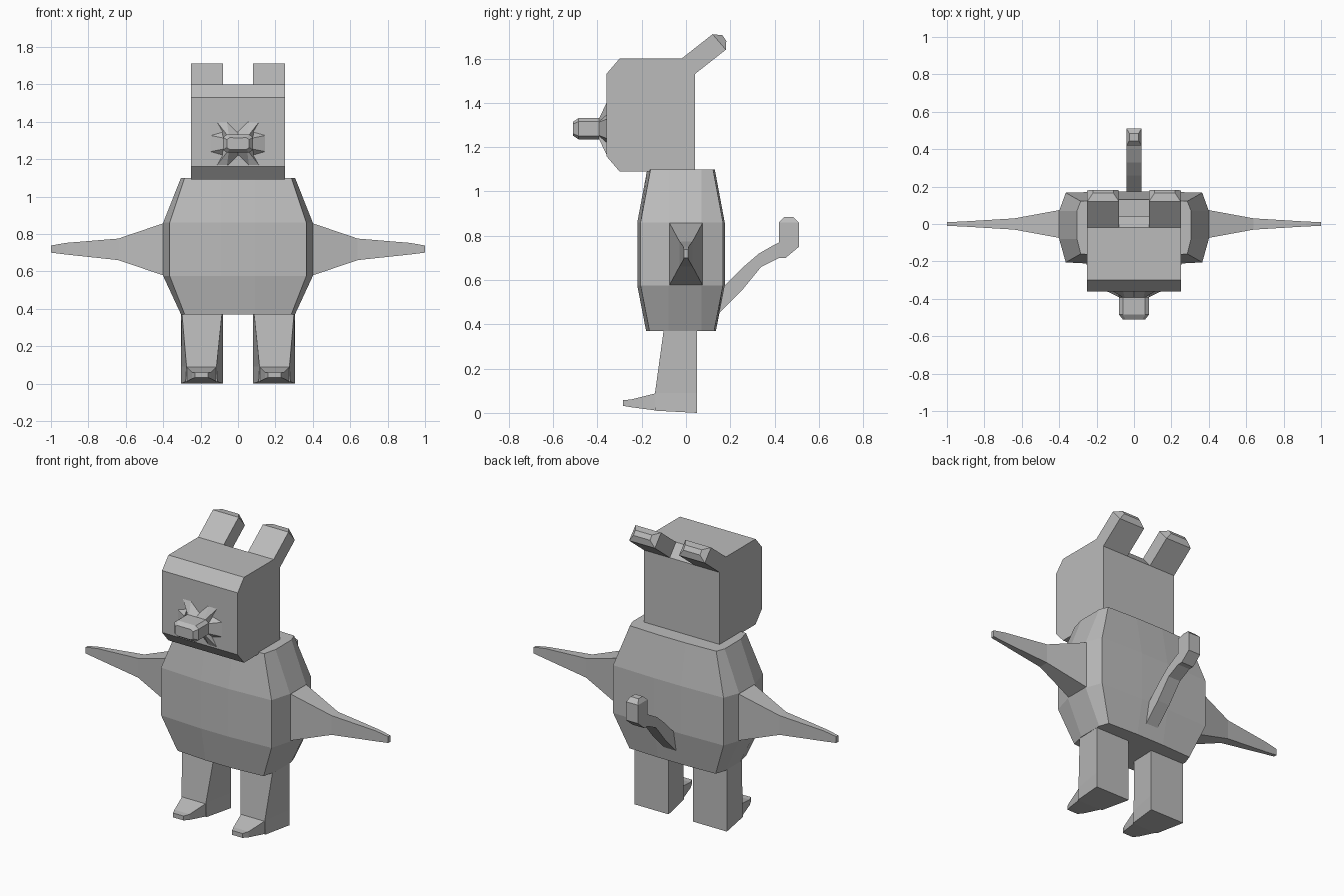
import bpy, bmesh

cube = bpy.data.objects.get("Cube")
if cube:
    bpy.data.objects.remove(cube, do_unlink=True)

grey = bpy.data.materials.new("plain_grey")
grey.use_nodes = True
grey.diffuse_color = (0.5, 0.5, 0.5, 1)
grey.node_tree.nodes["Principled BSDF"].inputs["Base Color"].default_value = (0.5, 0.5, 0.5, 1)


def finish(name, bm):
    bmesh.ops.recalc_face_normals(bm, faces=bm.faces[:])
    mesh = bpy.data.meshes.new(name)
    bm.to_mesh(mesh)
    bm.free()
    mesh.materials.append(grey)
    obj = bpy.data.objects.new(name, mesh)
    bpy.context.collection.objects.link(obj)
    return obj


def loft(name, rings):
    """Skin matching rings of points and cap both ends."""
    bm = bmesh.new()
    rows = [[bm.verts.new(p) for p in ring] for ring in rings]
    for a, b in zip(rows, rows[1:]):
        for i in range(len(a)):
            j = (i + 1) % len(a)
            bm.faces.new((a[i], a[j], b[j], b[i]))
    bm.faces.new(rows[0])
    bm.faces.new(rows[-1])
    return finish(name, bm)


def extrude_x(name, profile, half):
    """Extrude a (y, z) side profile across x."""
    return loft(name, [[(x, y, z) for y, z in profile] for x in (-half, half)])


def quad_xz(y, x0, x1, z0, z1):
    return [(x0, y, z0), (x1, y, z0), (x1, y, z1), (x0, y, z1)]


def flip(rings, side):
    return [[(side * x, y, z) for x, y, z in ring] for ring in rings]


# Head with chamfered front and upper back edges
extrude_x("head", [(-.30, 1.60), (-.36, 1.53), (-.36, 1.16), (-.30, 1.09),
                   (.04, 1.09), (.04, 1.53), (-.02, 1.60)], .25)


# Snout flaring into a star-shaped base
def snout_ring(y, quadrant, middle):
    half = [(x, z) for x, z in quadrant] + [(0, middle)]
    half += [(-x, z) for x, z in reversed(quadrant)]
    return [(x, y, 1.283 + z) for x, z in half] + [(-x, y, 1.283 - z) for x, z in half]


section = [(.08, .03), (.08, .033), (.06, .048), (.05, .048)]
loft("snout", [
    snout_ring(-.355, [(.155, .045), (.085, .065), (.12, .125), (.06, .125)], .065),
    snout_ring(-.392, section, .048),
    snout_ring(-.485, section, .048),
    snout_ring(-.51, [(x * .75, z * .65) for x, z in section], .031)])


# Faceted barrel torso
def torso_ring(z, side, corner, front, back):
    half = [(side, .07), (side, -.08), (corner, front + .015), (.09, front)]
    half += [(-x, y) for x, y in reversed(half)]
    half += [(-corner, back - .008), (-.09, back), (.09, back), (corner, back - .008)]
    return [(x, y, z) for x, y in half]


loft("torso", [torso_ring(.37, .305, .285, -.18, .135),
               torso_ring(.575, .40, .365, -.22, .175),
               torso_ring(.86, .40, .365, -.22, .175),
               torso_ring(1.10, .305, .285, -.175, .13)])

for side, label in ((1, "left"), (-1, "right")):
    # Ear with a tapered tip
    ear = [[(x, y, z) for x, y, z in ((a, -.02, 1.60), (b, -.02, 1.60),
                                      (b, .04, 1.53), (a, .04, 1.53))]
           for a, b in ((.08, .25),)]
    ear.append([(x, y + .14, z + .11) for x, y, z in ear[0]])
    ear.append([(.11, .165, 1.705), (.22, .165, 1.705), (.22, .182, 1.68), (.11, .182, 1.68)])
    loft(label + "_ear", flip(ear, side))

    # Arm tapering to a thin end
    arm = []
    for x, w, z0, z1 in ((.39, .076, .575, .86), (.64, .03, .66, .775),
                         (.92, .013, .69, .752), (1.0, .01, .70, .738)):
        arm.append([(x, -w, z0), (x, w, z0), (x, w, z1), (x, -w, z1)])
    loft(label + "_arm", flip(arm, side))

    # Leg narrowing toward the front
    back = [(.08, .05, 0), (.305, .05, 0), (.305, .05, .09),
            (.305, .05, .38), (.08, .05, .38), (.08, .05, .09)]
    front = [(.11, -.14, .01), (.28, -.14, .01), (.275, -.14, .09),
             (.30, -.10, .38), (.085, -.10, .38), (.115, -.14, .09)]
    loft(label + "_leg", flip([back, front], side))

    # Pointed foot
    foot = [quad_xz(-.13, .115, .275, .01, .09), quad_xz(-.25, .145, .245, .026, .06),
            quad_xz(-.285, .16, .23, .032, .058)]
    loft(label + "_foot", flip(foot, side))

# Tail with an upturned end
extrude_x("tail", [(.12, .42), (.25, .55), (.34, .66), (.42, .70), (.45, .70), (.51, .75),
                   (.51, .86), (.42, .86), (.42, .77), (.40, .76), (.33, .72),
                   (.26, .66), (.12, .52)], .04)
loft("tail_tip", [[(w * s, y, z) for w, y in ((-1, a), (1, a), (1, b), (-1, b))]
                  for s, a, b, z in ((.04, .42, .51, .86), (.025, .445, .485, .885))])
